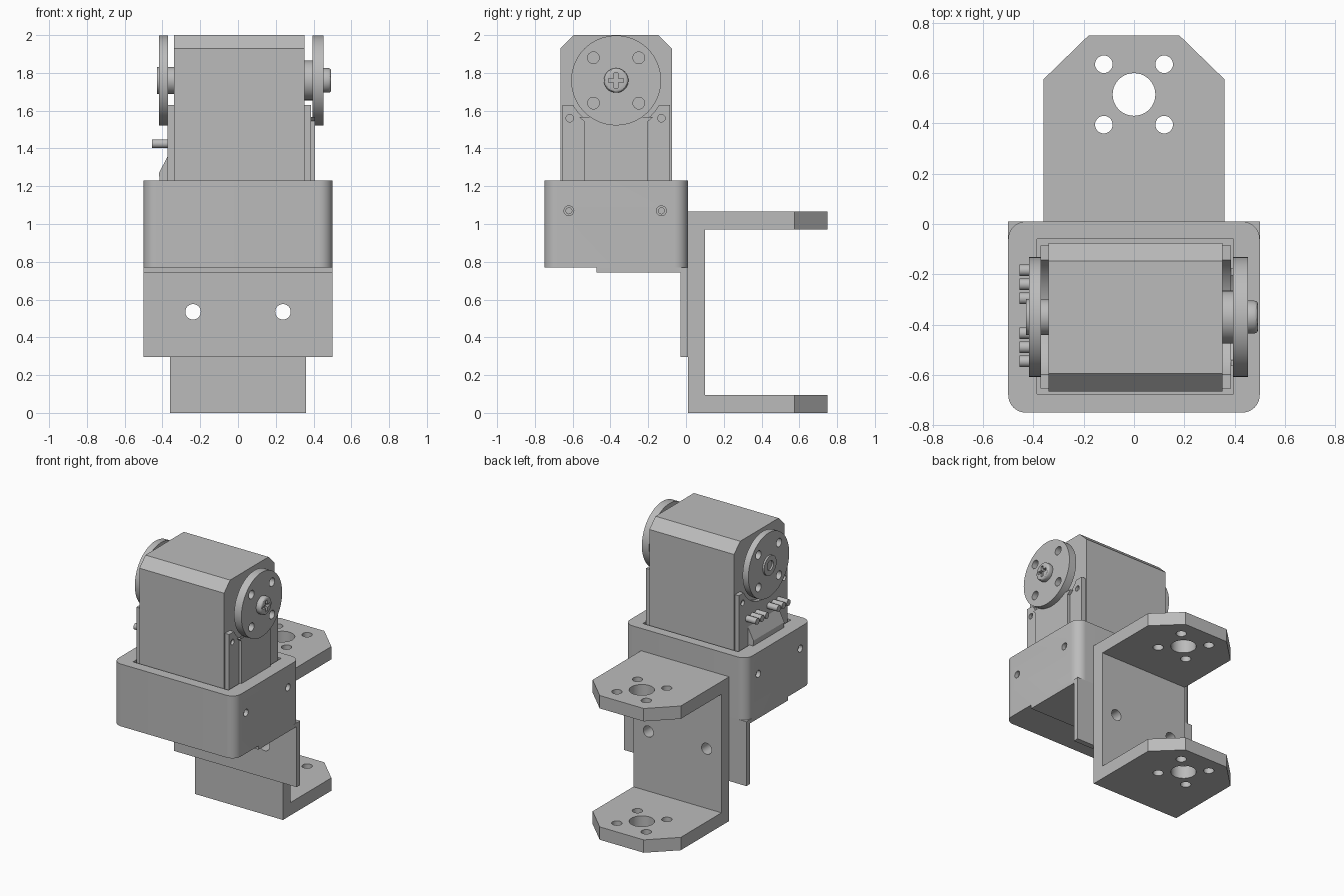
import bpy, bmesh
from math import sin, cos, pi, radians, asin
from mathutils import Vector

cube = bpy.data.objects.get("Cube")
if cube:
    bpy.data.objects.remove(cube, do_unlink=True)

grey = bpy.data.materials.new("plain grey")
grey.use_nodes = True
grey.diffuse_color = (0.5, 0.5, 0.5, 1)
grey.node_tree.nodes["Principled BSDF"].inputs["Base Color"].default_value = (0.5, 0.5, 0.5, 1)


def prism(name, pts, axis, lo, hi):
    """Extrude a 2D outline: axis x uses (y, z), axis y uses (x, z), axis z uses (x, y)."""
    place = {"x": lambda p, d: (d, p[0], p[1]),
             "y": lambda p, d: (p[0], d, p[1]),
             "z": lambda p, d: (p[0], p[1], d)}[axis]
    bm = bmesh.new()
    face = bm.faces.new([bm.verts.new(place(p, lo)) for p in pts])
    ext = bmesh.ops.extrude_face_region(bm, geom=[face])
    verts = [g for g in ext["geom"] if isinstance(g, bmesh.types.BMVert)]
    bmesh.ops.translate(bm, verts=verts, vec=Vector(place((0, 0), hi - lo)))
    bmesh.ops.recalc_face_normals(bm, faces=bm.faces)
    mesh = bpy.data.meshes.new(name)
    bm.to_mesh(mesh)
    bm.free()
    mesh.materials.append(grey)
    ob = bpy.data.objects.new(name, mesh)
    bpy.context.collection.objects.link(ob)
    return ob


def arc(cx, cy, r, a0, a1, n):
    angles = [radians(a0 + (a1 - a0) * i / n) for i in range(n + 1)]
    return [(cx + r * cos(a), cy + r * sin(a)) for a in angles]


def cyl(name, c, r, axis, lo, hi, n=40):
    return prism(name, arc(c[0], c[1], r, 0, 360, n)[:-1], axis, lo, hi)


def box(name, x0, x1, y0, y1, z0, z1):
    return prism(name, [(x0, y0), (x1, y0), (x1, y1), (x0, y1)], "z", z0, z1)


def apply_mods(ob):
    dg = bpy.context.evaluated_depsgraph_get()
    mesh = bpy.data.meshes.new_from_object(ob.evaluated_get(dg))
    ob.modifiers.clear()
    ob.data = mesh


def cut(ob, *cutters):
    for c in cutters:
        mod = ob.modifiers.new("cut", "BOOLEAN")
        mod.operation, mod.solver, mod.object = "DIFFERENCE", "EXACT", c
    apply_mods(ob)
    for c in cutters:
        bpy.data.objects.remove(c, do_unlink=True)
    return ob


def bevel(ob, width, segments=1):
    mod = ob.modifiers.new("bevel", "BEVEL")
    mod.width, mod.segments = width, segments
    mod.limit_method, mod.angle_limit = "ANGLE", radians(50)
    apply_mods(ob)
    return ob


# Holder: rounded box with a pocket and countersunk screw holes
R = 0.07
outline = []
for i, (x, y) in enumerate([(0.5, 0.01), (-0.5, 0.01), (-0.5, -0.75), (0.5, -0.75)]):
    sx, sy = (1 if x > 0 else -1), (1 if y > 0 else -1)
    outline += arc(x - sx * R, y - sy * R, R, 90 * i, 90 * i + 90, 10)
holder = prism("holder", outline, "z", 0.77, 1.23)
cut(holder, box("pocket", -0.385, 0.395, -0.675, -0.06, 0.82, 1.4))
for y in (-0.62, -0.13):
    cut(holder, cyl("bore", (y, 1.07), 0.016, "x", -0.6, 0.6, 20))
    for lo, hi in ((-0.6, -0.47), (0.47, 0.6)):
        cut(holder, cyl("counterbore", (y, 1.07), 0.026, "x", lo, hi, 24))

# Mounting plate: angle piece under the holder
angle = [(-0.475, 0.77), (-0.475, 0.742), (-0.03, 0.742), (-0.03, 0.295), (0.01, 0.295), (0.01, 0.77)]
plate = prism("mounting_plate", angle, "x", -0.5, 0.5)

# U bracket with chamfered arms
channel = [(0.01, 0), (0.75, 0), (0.75, 0.095), (0.1, 0.095),
           (0.1, 0.97), (0.75, 0.97), (0.75, 1.065), (0.01, 1.065)]
bracket = prism("u_bracket", channel, "x", -0.36, 0.36)
for s in (-1, 1):
    corner = [(s * 0.18, 0.75), (s * 0.36, 0.575), (s * 0.5, 0.575), (s * 0.5, 0.85), (s * 0.18, 0.85)]
    cut(bracket, prism("corner", corner, "z", -0.1, 1.2))
    for y in (0.395, 0.635):
        cut(bracket, cyl("arm_hole", (s * 0.12, y), 0.035, "z", -0.1, 1.2, 28))
    for ob in (bracket, plate):
        cut(ob, cyl("web_hole", (s * 0.238, 0.535), 0.041, "y", -0.1, 0.2, 28))
cut(bracket, cyl("horn_hole", (0, 0.515), 0.085, "z", -0.1, 1.2))

# Servo body
CY, CZ = -0.37, 1.76
body = [(-0.665, 0.82), (-0.075, 0.82), (-0.075, 1.93), (-0.147, 2.0), (-0.595, 2.0), (-0.665, 1.93)]
prism("servo_body", body, "x", -0.34, 0.352)


def cradle(name, y0, y1, top, r, lo, hi):
    """Side panel whose top edge is hollowed around the output disc."""
    a = math_angle = 90 - (90 - 180 / pi * asin((CZ - top) / r))
    pts = [(y0, 0.84), (y0, top)] + arc(CY, CZ, r, 180 + a, 360 - a, 24) + [(y1, top), (y1, 0.84)]
    return prism(name, pts, "x", lo, hi)


# Side panels, with corner screw holes
for side, lo, hi in (("right", -0.372, -0.34), ("left", 0.352, 0.386)):
    panel = cradle(side + "_side_panel", -0.655, -0.085, 1.63, 0.262, lo, hi)
    for y in (-0.615, -0.13):
        cut(panel, cyl("bolt_hole", (y, 1.56), 0.02, "x", hi - 0.02 if hi > 0 else lo - 0.02,
                       hi + 0.02 if hi > 0 else lo + 0.02, 20))
rib = [(-0.54, 0.84), (-0.54, 1.565)] + arc(CY, CZ, 0.275, 225, 315, 20) + [(-0.205, 1.565), (-0.205, 0.84)]
prism("left_middle_panel", rib, "x", 0.386, 0.408)
wedge = [(-0.34, 0.84), (-0.372, 0.84), (-0.372, 1.2), (-0.415, 1.22), (-0.418, 1.27), (-0.372, 1.36), (-0.34, 1.36)]
wedge = [(x, max(z, 1.0)) for x, z in wedge[1:]]
wedge[-1] = (-0.36, 1.36)
prism("cable_guard", [(-0.36, 1.0)] + wedge, "y", -0.55, -0.19)

# Connector pins
for i, mid in enumerate((-0.24, -0.49)):
    for j in (-1, 0, 1):
        pin = cyl(f"pin_{i * 3 + j + 2}", (mid + j * 0.056, 1.425), 0.023, "x", -0.456, -0.345, 20)

# Output discs with four holes each
for side, lo, hi in (("right", -0.417, -0.37), ("left", 0.394, 0.453)):
    disc = cyl(side + "_disc", (CY, CZ), 0.238, "x", lo, hi, 64)
    for dy in (-0.12, 0.12):
        for dz in (-0.12, 0.12):
            cut(disc, cyl("disc_hole", (CY + dy, CZ + dz), 0.031, "x", lo - 0.1, hi + 0.1, 24))

# Hubs and cross head screw
hub = cyl("right_hub", (CY, CZ), 0.072, "x", -0.43, -0.335)
cut(hub, cyl("hub_bore", (CY, CZ), 0.036, "x", -0.5, -0.39, 24))
cyl("left_hub", (CY, CZ), 0.105, "x", 0.345, 0.4)
screw = bevel(cyl("cross_screw", (CY, CZ), 0.065, "x", 0.44, 0.493), 0.014, 3)
cut(screw, box("slot", 0.468, 0.52, CY - 0.04, CY + 0.04, CZ - 0.011, CZ + 0.011))
cut(screw, box("slot", 0.468, 0.52, CY - 0.011, CY + 0.011, CZ - 0.04, CZ + 0.04))

# Smooth the round surfaces, keep the edges sharp
bpy.ops.object.select_all(action="DESELECT")
for ob in bpy.context.scene.objects:
    if ob.type == "MESH" and grey.name in ob.data.materials:
        ob.select_set(True)
        bpy.context.view_layer.objects.active = ob
bpy.ops.object.shade_smooth_by_angle(angle=radians(30))
